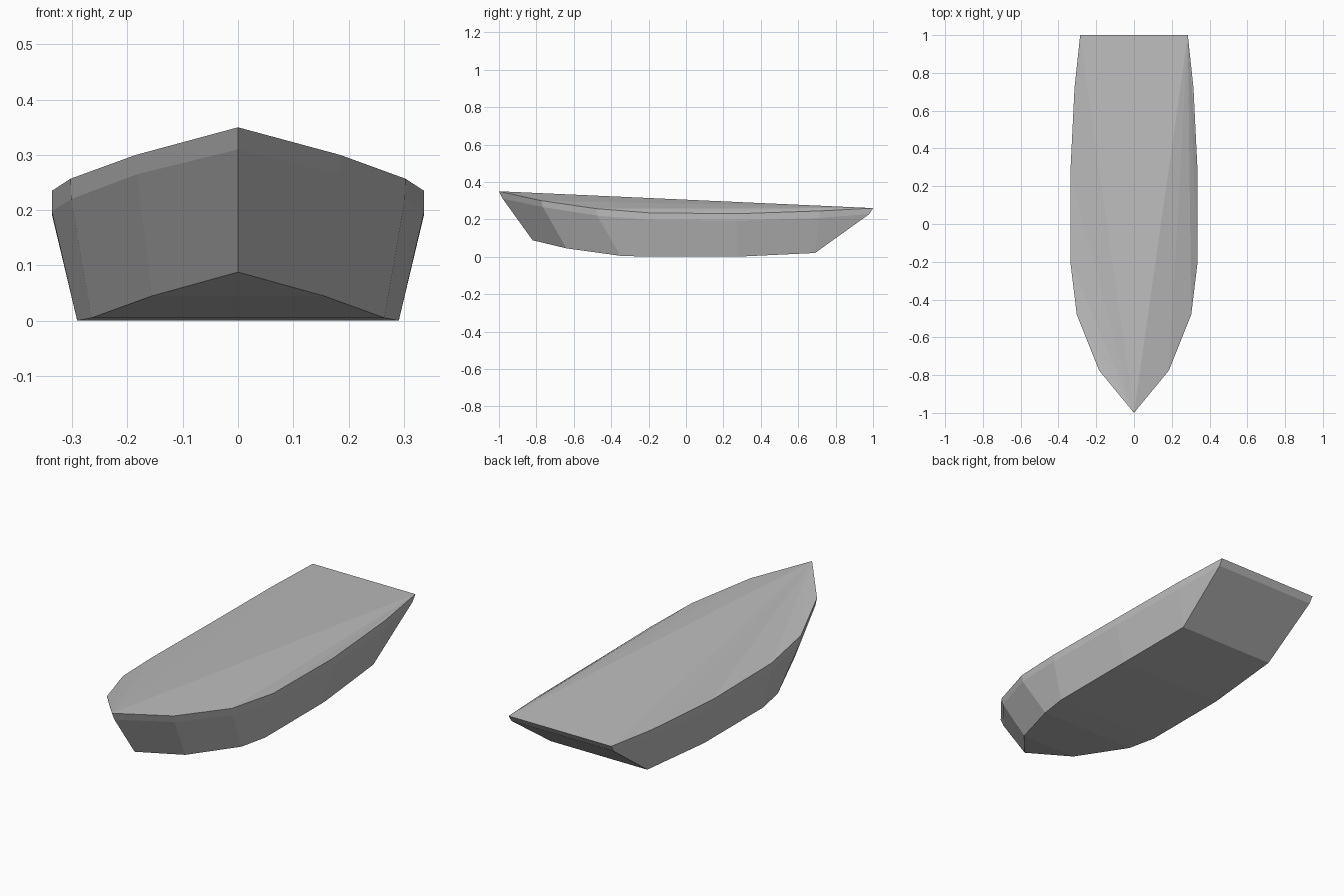
import bpy
import bmesh

old = bpy.data.objects.get("Cube")
if old:
    bpy.data.objects.remove(old, do_unlink=True)

# One plain grey for the whole boat
grey = bpy.data.materials.new("hull grey")
grey.use_nodes = True
colour = (0.5, 0.5, 0.5, 1)
grey.diffuse_color = colour
bsdf = grey.node_tree.nodes["Principled BSDF"]
bsdf.inputs["Base Color"].default_value = colour
bsdf.inputs["Roughness"].default_value = 0.8

# Half-outlines from bow to stern (x, y, z)
sheer = [(0, -1, .35), (.185, -.775, .30), (.303, -.48, .257), (.337, -.2, .235),
         (.337, .27, .23), (.315, .72, .245), (.285, 1, .26)]
rail = [(0, -.98, .31), (.183, -.765, .265), (.302, -.475, .22), (.337, -.2, .198),
        (.337, .27, .193), (.315, .71, .207), (.283, .98, .228)]
chine = [(0, -.82, .088), (.155, -.64, .045), (.265, -.35, .005), (.291, -.2, 0),
         (.291, .27, 0), (.268, .69, .02), (.268, .69, .02)]


def mirror(outline):
    return [(-x, y, z) for x, y, z in outline]


def build(name, faces):
    """Make a flat-shaded object from faces given as corner points."""
    bm = bmesh.new()
    for points in faces:
        corners = list(dict.fromkeys(points))
        if len(corners) > 2:
            bm.faces.new([bm.verts.new(p) for p in corners])
    bmesh.ops.remove_doubles(bm, verts=bm.verts, dist=0.0001)
    mesh = bpy.data.meshes.new(name)
    bm.to_mesh(mesh)
    bm.free()
    mesh.materials.append(grey)
    obj = bpy.data.objects.new(name, mesh)
    bpy.context.collection.objects.link(obj)
    return obj


def band(upper, lower):
    """Faces joining two outlines on both sides and across the stern."""
    faces = []
    for i in range(len(upper) - 1):
        side = [lower[i], lower[i + 1], upper[i + 1], upper[i]]
        faces += [side, mirror(side)[::-1]]
    stern = [lower[-1], upper[-1]]
    faces.append(stern[:1] + mirror(stern) + stern[1:])
    return faces


# Rail strip around the top edge
build("rail", band(sheer, rail))

# Hull sides, sloping stern and bottom
bottom = []
for a, b in zip(chine, chine[1:]):
    bottom.append([a] + mirror([a, b]) + [b])
build("hull", band(rail, chine) + bottom)

# Deck: port and starboard fans around a sloping centre panel
left, right = sheer, mirror(sheer)
bow, corner = sheer[0], left[-1]
deck = [[bow, corner, right[-1]]]
for i in range(len(sheer) - 1):
    deck.append([corner, left[i + 1], left[i]][::-1])
    deck.append([bow, right[i + 1], right[i]])
build("deck", deck)
